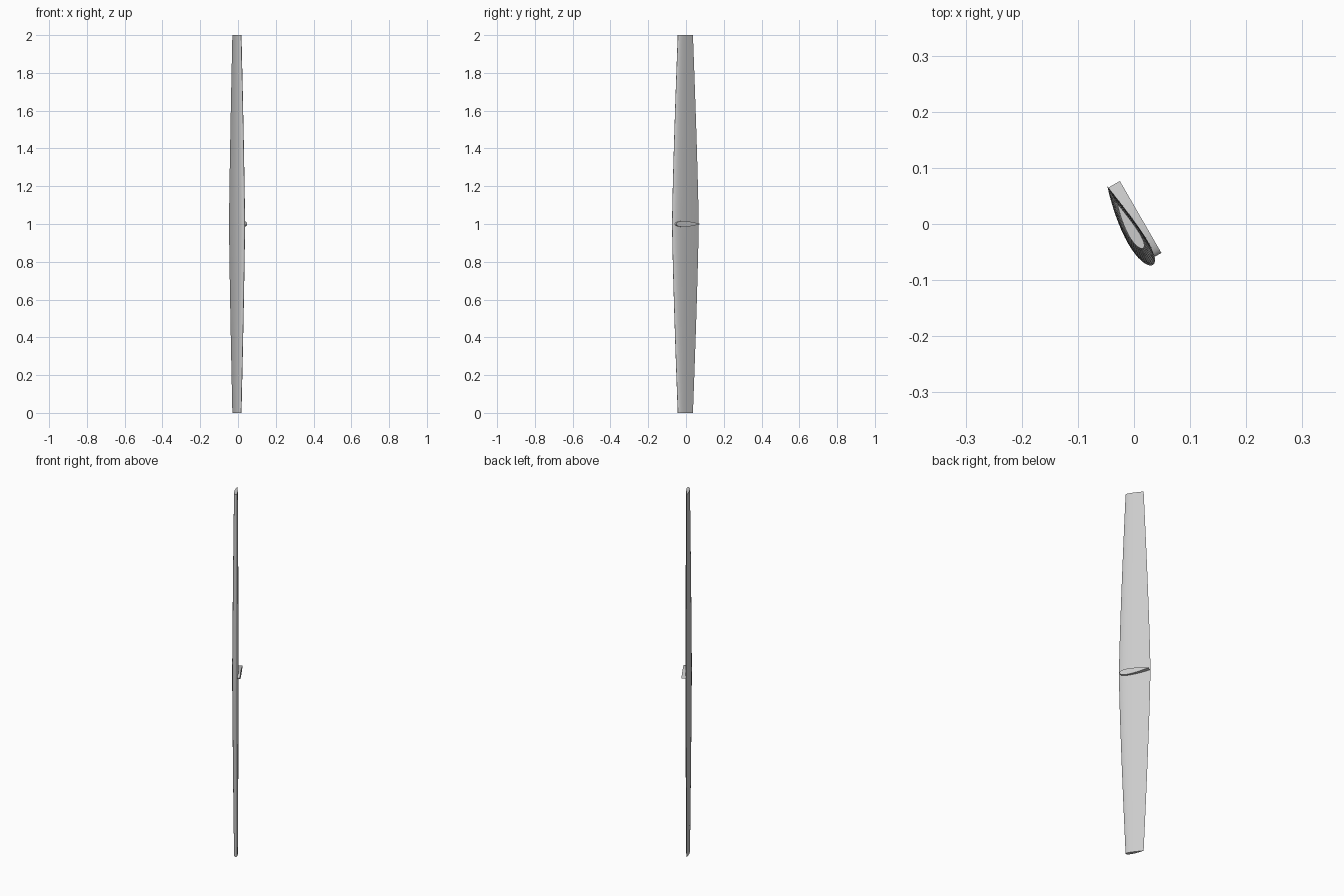
import bpy, bmesh, math
from mathutils import Vector

if "Cube" in bpy.data.objects:
    bpy.data.objects.remove(bpy.data.objects["Cube"], do_unlink=True)

grey = bpy.data.materials.new("light grey")
grey.use_nodes = True
grey.diffuse_color = (0.6, 0.6, 0.6, 1)
grey.node_tree.nodes["Principled BSDF"].inputs["Base Color"].default_value = (0.6, 0.6, 0.6, 1)

# Chord direction (towards the leading edge) and the side the fin points to
CHORD = Vector((0.5, -0.866, 0))
SIDE = Vector((0.866, 0.5, 0))
UP = Vector((0, 0, 1))


def airfoil(thickness, camber, n=20):
    """Closed unit-chord outline: leading edge at 0, trailing edge at 1."""
    def half(x):
        return 5 * thickness * (0.2969 * math.sqrt(x) - 0.126 * x - 0.3516 * x**2
                                + 0.2843 * x**3 - 0.1036 * x**4)
    xs = [(1 - math.cos(math.pi * i / n)) / 2 for i in range(n + 1)]
    bend = lambda x: 4 * camber * x * (1 - x)
    upper = [(x, bend(x) + half(x)) for x in reversed(xs)]
    lower = [(x, bend(x) - half(x)) for x in xs[1:-1]]
    return upper + lower


def loft(name, rings):
    """Skin a list of equal rings and cap both ends."""
    bm = bmesh.new()
    loops = [[bm.verts.new(p) for p in ring] for ring in rings]
    for a, b in zip(loops, loops[1:]):
        for i in range(len(a)):
            j = (i + 1) % len(a)
            bm.faces.new((a[i], a[j], b[j], b[i]))
    bm.faces.new(loops[0])
    bm.faces.new(loops[-1])
    bmesh.ops.recalc_face_normals(bm, faces=bm.faces)
    mesh = bpy.data.meshes.new(name)
    bm.to_mesh(mesh)
    bm.free()
    mesh.materials.append(grey)
    obj = bpy.data.objects.new(name, mesh)
    bpy.context.collection.objects.link(obj)
    bpy.ops.object.select_all(action='DESELECT')
    obj.select_set(True)
    bpy.context.view_layer.objects.active = obj
    bpy.ops.object.shade_smooth_by_angle(angle=math.radians(35))
    return obj


# Wing: tapered airfoil sections from one tip to the other
section = airfoil(0.2, 0.02)
rings = []
for k in range(-8, 9):
    t = k / 8
    scale = 1 - 0.43 * abs(t) ** 1.25
    rings.append([CHORD * (0.08 - 0.162 * x - 0.0) * scale
                  + SIDE * (-0.0075 - 0.162 * y * scale)
                  + UP * (1 + t) for x, y in section])
loft("wing", rings)

# Mounting fin: short symmetric airfoil stub at mid-span
stub = airfoil(0.21, 0)
loft("mounting_fin", [[CHORD * (0.069 - 0.148 * x) + SIDE * height
                       + UP * (1 + 0.148 * y) for x, y in stub]
                      for height in (-0.0075, 0.0165)])
